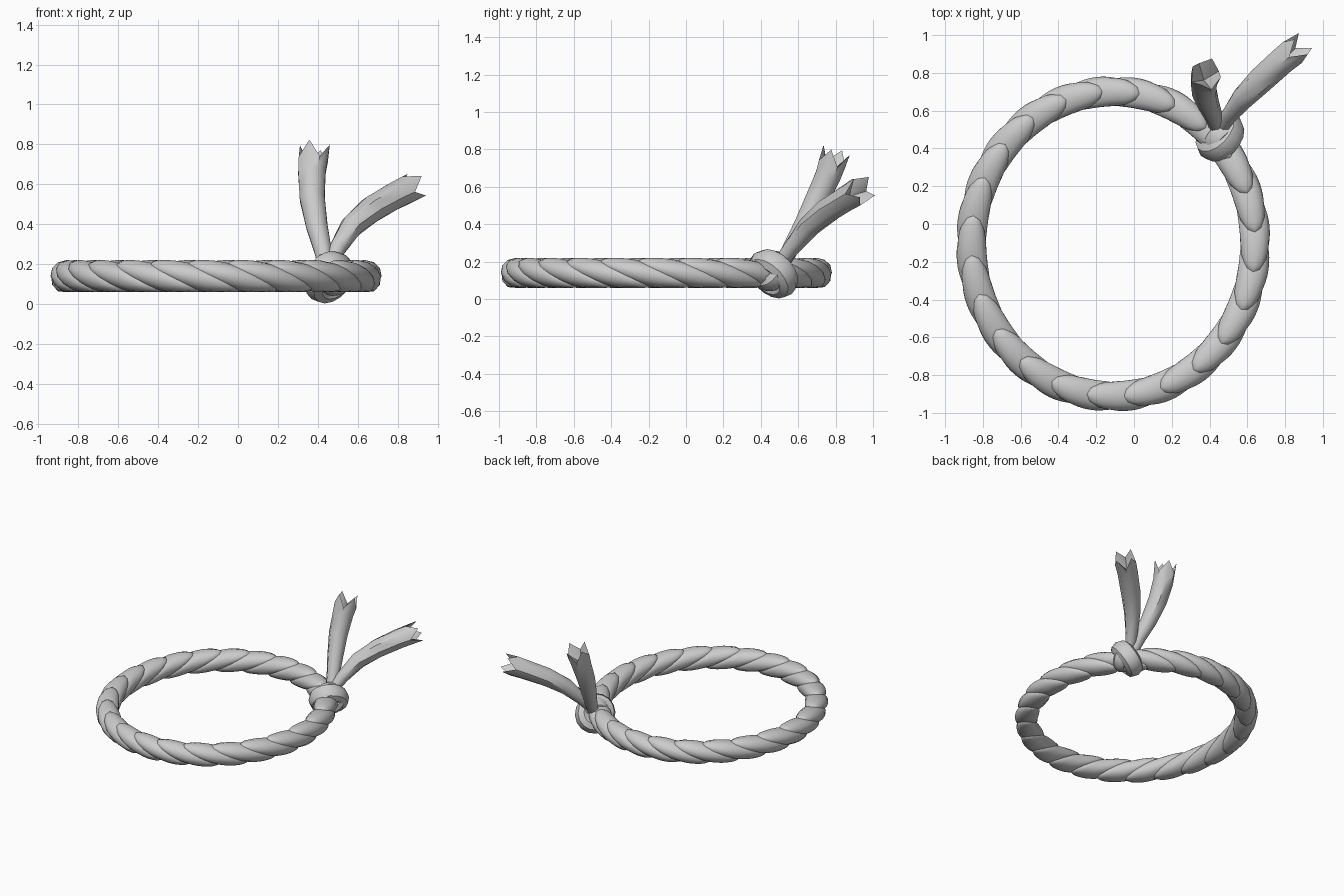
import bpy, bmesh, math
from mathutils import Vector, Matrix

cube = bpy.data.objects.get("Cube")
if cube:
    bpy.data.objects.remove(cube, do_unlink=True)

grey = bpy.data.materials.new("rope_grey")
grey.use_nodes = True
GREY = (0.6, 0.6, 0.6, 1)
grey.diffuse_color = GREY
grey.node_tree.nodes["Principled BSDF"].inputs["Base Color"].default_value = GREY


def loft(bm, rings):
    """Skin a list of closed point loops and return the vertex loops."""
    loops = [[bm.verts.new(p) for p in ring] for ring in rings]
    n = len(loops[0])
    for a, b in zip(loops, loops[1:]):
        for i in range(n):
            j = (i + 1) % n
            bm.faces.new((a[i], a[j], b[j], b[i]))
    return loops


def finish(bm, name, angle=40):
    bmesh.ops.recalc_face_normals(bm, faces=bm.faces)
    mesh = bpy.data.meshes.new(name)
    bm.to_mesh(mesh)
    bm.free()
    mesh.materials.append(grey)
    obj = bpy.data.objects.new(name, mesh)
    bpy.context.collection.objects.link(obj)
    bpy.ops.object.select_all(action='DESELECT')
    obj.select_set(True)
    bpy.context.view_layer.objects.active = obj
    bpy.ops.object.shade_smooth_by_angle(angle=math.radians(angle))
    return obj


# Rope ring: overlapping slanted strands around an oval
CENTRE = Vector((-0.11, -0.105, 0.14))
RX, RY, THICK = 0.752, 0.808, 0.08
COUNT, SIDES, SLANT = 24, 12, 1.9
PITCH = math.tau / COUNT


def strand(bm, angle):
    rings = []
    for k in range(9):
        u = k / 4 - 1
        r = THICK * (1 - 0.24 * abs(u) ** 2.5)
        ring = []
        for i in range(SIDES):
            c = math.tau * i / SIDES
            out, up = r * math.cos(c), r * math.sin(c)
            # keep the inner and lower sides nearly level
            if out < 0:
                out = max(out * 1.1, -THICK)
            if up < 0:
                up = max(up * 1.1, -THICK)
            a = angle + u * PITCH * 0.58 - SLANT * up / 0.78
            ring.append(CENTRE + Vector(((RX + out) * math.cos(a),
                                         (RY + out) * math.sin(a), up)))
        rings.append(ring)
    loops = loft(bm, rings)
    bm.faces.new(loops[0])
    bm.faces.new(loops[-1])


bm = bmesh.new()
first = math.radians(182.5) + PITCH / 2 + SLANT * THICK / 0.78
for n in range(COUNT):
    strand(bm, first + n * PITCH)
finish(bm, "rope_ring", 50)


# Knot: two coils wrapped round the rope, leaning opposite ways
def coil(name, centre, lean, major, minor):
    radial = Vector((1, 1, 0)).normalized()
    up = Vector(lean).normalized()
    axis = radial.cross(up)
    rings = []
    for k in range(17):
        a = math.tau * k / 16
        d = radial * math.cos(a) + up * math.sin(a)
        rings.append([Vector(centre) + d * (major + minor * math.cos(t))
                      + axis * minor * 1.2 * math.sin(t)
                      for t in (math.tau * i / 8 for i in range(8))])
    bm = bmesh.new()
    loft(bm, rings)
    bmesh.ops.remove_doubles(bm, verts=bm.verts, dist=0.0001)
    finish(bm, name)


coil("knot_main_coil", (0.455, 0.465, 0.135), (0.04, -0.05, 0.09), 0.09, 0.055)
coil("knot_cross_coil", (0.47, 0.455, 0.15), (-0.03, 0.03, 0.1), 0.07, 0.045)


# Tails: flaring curved tubes with jagged hollow ends
def tail(name, points, radii):
    pts = [Vector(p) for p in points]
    rings, n = [], 8
    for k, p in enumerate(pts):
        d = (pts[min(k + 1, len(pts) - 1)] - pts[max(k - 1, 0)]).normalized()
        side = d.cross(Vector((0, 1, 0))).normalized()
        other = d.cross(side)
        ring = []
        for i in range(n):
            a = math.tau * (i + 0.5) / n
            q = p + radii[k] * (side * math.cos(a) + other * math.sin(a))
            if k == len(pts) - 1:
                q += d * (0.05 if i % 2 else -0.03)
            ring.append(q)
        rings.append(ring)
    bm = bmesh.new()
    loops = loft(bm, rings)
    bm.faces.new(loops[0])
    # hollow inside the frayed end
    hollow = bm.verts.new(pts[-1] - d * 0.09)
    end = loops[-1]
    for i in range(n):
        bm.faces.new((end[i], end[(i + 1) % n], hollow))
    finish(bm, name, 45)


tail("upright_tail",
     [(0.44, 0.51, 0.18), (0.425, 0.56, 0.27), (0.395, 0.63, 0.39),
      (0.372, 0.7, 0.53), (0.37, 0.76, 0.66), (0.38, 0.79, 0.75)],
     [0.04, 0.047, 0.058, 0.068, 0.074, 0.08])
tail("leaning_tail",
     [(0.46, 0.5, 0.19), (0.5, 0.57, 0.28), (0.57, 0.66, 0.39),
      (0.67, 0.76, 0.475), (0.78, 0.86, 0.54), (0.86, 0.925, 0.58)],
     [0.035, 0.045, 0.06, 0.07, 0.072, 0.075])
